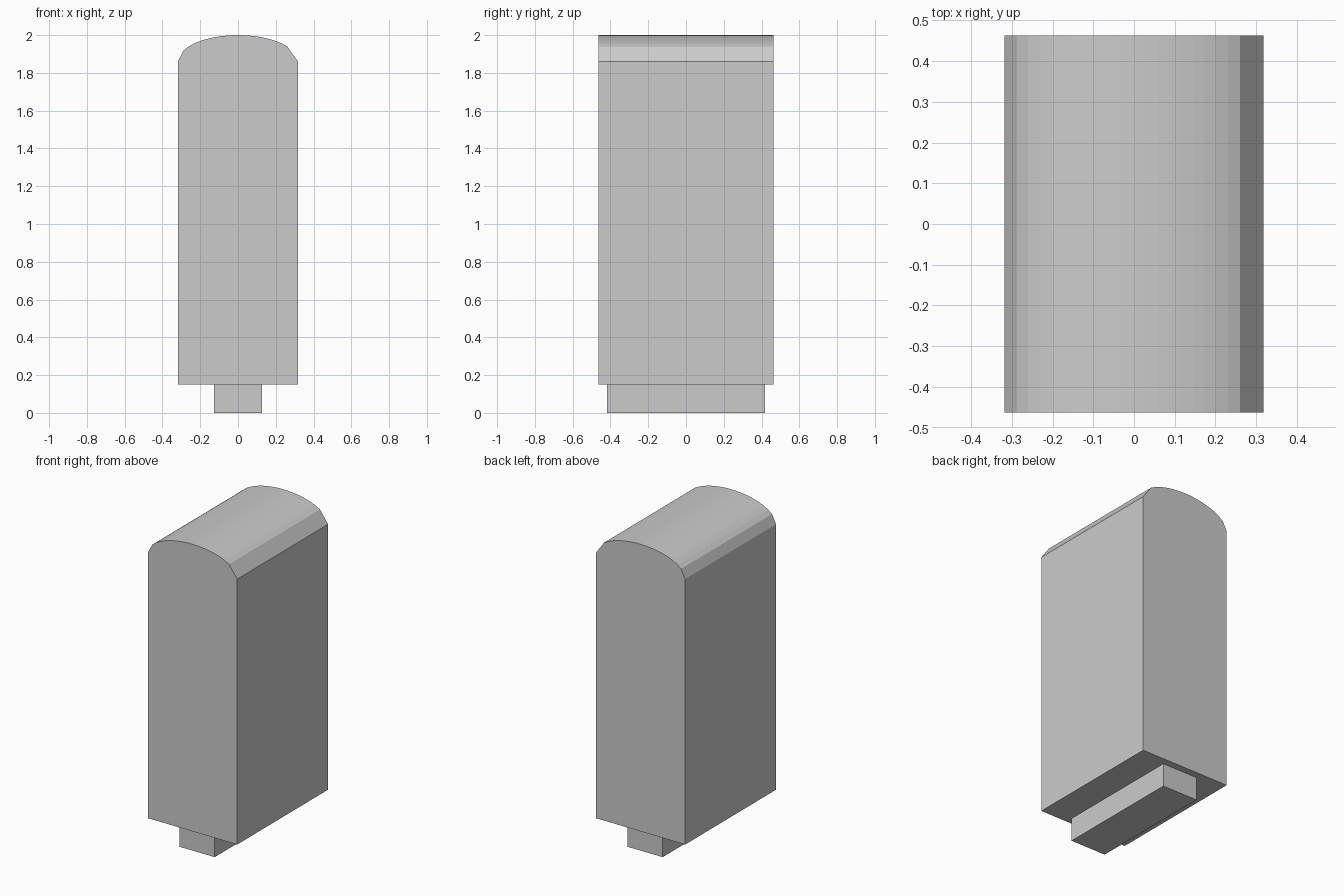
import bpy, bmesh, math

if "Cube" in bpy.data.objects:
    bpy.data.objects.remove(bpy.data.objects["Cube"])


def extrude_profile(name, profile, half_depth):
    """Extrude an x-z outline symmetrically along y."""
    bm = bmesh.new()
    face = bm.faces.new([bm.verts.new((x, -half_depth, z)) for x, z in profile])
    new = bmesh.ops.extrude_face_region(bm, geom=[face])["geom"]
    moved = [v for v in new if isinstance(v, bmesh.types.BMVert)]
    bmesh.ops.translate(bm, verts=moved, vec=(0, 2 * half_depth, 0))
    bmesh.ops.recalc_face_normals(bm, faces=bm.faces)
    mesh = bpy.data.meshes.new(name)
    bm.to_mesh(mesh)
    bm.free()
    obj = bpy.data.objects.new(name, mesh)
    bpy.context.collection.objects.link(obj)
    return obj


HALF_W, BASE_Z, SPRING_Z, TOP_Z, STEPS = 0.318, 0.15, 1.86, 2.0, 22

# Body: rounded slab with an elliptical top, last arc step on the right is one chamfer
arch = []
for i in range(STEPS + 1):
    if i == STEPS - 1:
        continue
    t = -1 + 2 * i / STEPS
    arch.append((HALF_W * t, SPRING_Z + (TOP_Z - SPRING_Z) * math.sqrt(max(0, 1 - t * t))))
extrude_profile("rounded_body", [(HALF_W, BASE_Z), (-HALF_W, BASE_Z)] + arch, 0.463)

# Base: narrow plinth under the body
extrude_profile("plinth", [(-0.126, 0), (0.126, 0), (0.126, BASE_Z), (-0.126, BASE_Z)], 0.417)
